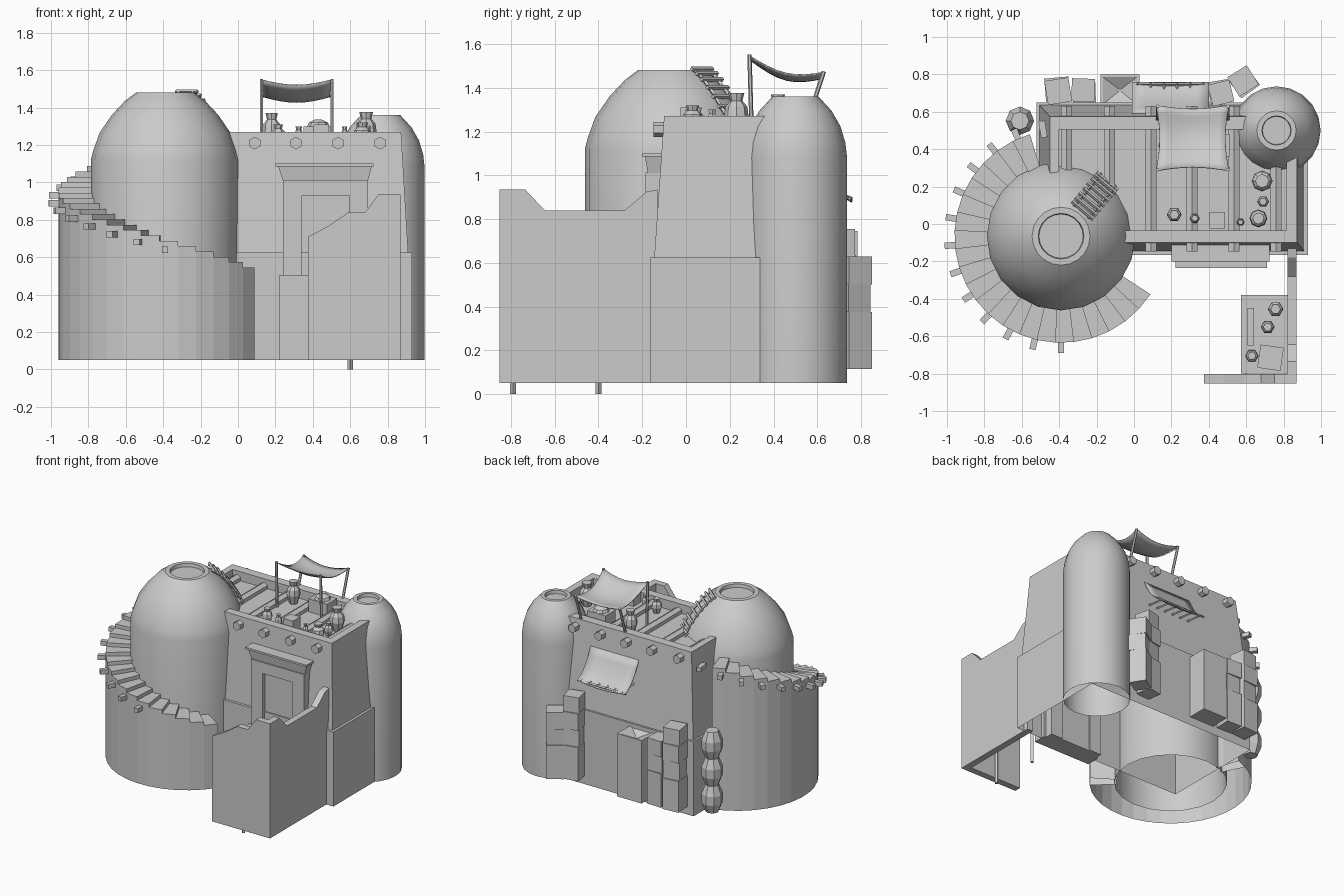
import bpy, bmesh, math
from math import sin, cos, radians, pi
from mathutils import Vector, Matrix

if "Cube" in bpy.data.objects:
    bpy.data.objects.remove(bpy.data.objects["Cube"])


def finish(name, bm, smooth=False):
    bmesh.ops.recalc_face_normals(bm, faces=bm.faces)
    me = bpy.data.meshes.new(name)
    bm.to_mesh(me)
    bm.free()
    ob = bpy.data.objects.new(name, me)
    bpy.context.collection.objects.link(ob)
    if smooth:
        bpy.context.view_layer.objects.active = ob
        bpy.ops.object.select_all(action='DESELECT')
        ob.select_set(True)
        bpy.ops.object.shade_smooth_by_angle(angle=radians(32))
    return ob


def box(name, c, s, rot=0):
    bm = bmesh.new()
    m = Matrix.Translation(c) @ Matrix.Rotation(radians(rot), 4, 'Z') @ Matrix.Diagonal((*s, 1))
    bmesh.ops.create_cube(bm, size=1, matrix=m)
    return finish(name, bm)


def loft(name, loops, cap_start=False, cap_end=True, smooth=False):
    bm = bmesh.new()
    rings = [[bm.verts.new(p) for p in lp] for lp in loops]
    n = len(rings[0])
    for a, b in zip(rings, rings[1:]):
        for i in range(n):
            bm.faces.new((a[i], a[(i + 1) % n], b[(i + 1) % n], b[i]))
    if cap_start:
        bm.faces.new(rings[0])
    if cap_end:
        bm.faces.new(rings[-1])
    return finish(name, bm, smooth)


def lathe(name, x, y, prof, n, cap_start=False, smooth=False):
    loops = [[(x + r * cos(2 * pi * i / n), y + r * sin(2 * pi * i / n), z) for i in range(n)]
             for r, z in prof]
    return loft(name, loops, cap_start, True, smooth)


def rect(x0, x1, y0, y1, z):
    return [(x0, y0, z), (x1, y0, z), (x1, y1, z), (x0, y1, z)]


def rod(name, a, b, r, n=6):
    a, b = Vector(a), Vector(b)
    d = b - a
    m = Matrix.Translation((a + b) / 2) @ d.to_track_quat('Z', 'Y').to_matrix().to_4x4()
    bm = bmesh.new()
    bmesh.ops.create_cone(bm, cap_ends=True, segments=n, radius1=r, radius2=r, depth=d.length, matrix=m)
    return finish(name, bm)


def sheet(name, f, nu=8, nv=8):
    bm = bmesh.new()
    g = [[bm.verts.new(f(i / nu, j / nv)) for j in range(nv + 1)] for i in range(nu + 1)]
    for i in range(nu):
        for j in range(nv):
            bm.faces.new((g[i][j], g[i + 1][j], g[i + 1][j + 1], g[i][j + 1]))
    ob = finish(name, bm, True)
    ob.modifiers.new("thickness", 'SOLIDIFY').thickness = 0.006


def pot(name, x, y, z, r, h, n=6):
    lathe(name, x, y, [(r * .6, z), (r, z + h * .4), (r * .9, z + h * .65), (r * .5, z + h * .8),
                       (r * .65, z + h)], n, True)


# main building: stepped, tapered walls with a sunken roof
loft("main_building", [rect(-.52, .93, -.165, .65, .05), rect(-.52, .93, -.165, .65, .625),
                       rect(-.505, .91, -.145, .635, .625), rect(-.45, .872, -.1, .575, 1.27),
                       rect(-.40, .815, -.035, .505, 1.27), rect(-.40, .815, -.035, .505, 1.2)])
for x in (-.36, -.13, .09, .31, .535, .76):
    rod("roof_beam", (x, -.148, 1.21), (x, .63, 1.21), .034)

# domed towers
CX, CY = -.39, -.065
lathe("large_dome", CX, CY, [(.397, .05), (.397, 1.12), (.384, 1.17), (.35, 1.265), (.285, 1.36),
                             (.215, 1.435), (.155, 1.48), (.122, 1.48), (.118, 1.455)], 20, smooth=True)
lathe("small_dome_tower", .762, .5, [(.236, .05), (.236, 1.08), (.228, 1.15), (.205, 1.225),
      (.165, 1.295), (.105, 1.36), (.078, 1.36), (.075, 1.335)], 20, smooth=True)

# spiral stair drum
STEPS = 22
bm = bmesh.new()
for k in range(STEPS):
    a, b = radians(-33 - 10 * k), radians(-43 - 10 * k)
    z = .545 + .0285 * k
    p = [(CX + r * cos(t), CY + r * sin(t)) for r, t in ((.38, a), (.57, a), (.57, b), (.38, b))]
    lo = [bm.verts.new((*q, .05)) for q in p]
    hi = [bm.verts.new((*q, z)) for q in p]
    bm.faces.new(hi)
    for i in ((0, 1, 2) if k in (0, STEPS - 1) else (1,)):
        bm.faces.new((lo[i], lo[i + 1], hi[i + 1], hi[i]))
    if k:
        bm.faces.new((hi[0], hi[1], bm.verts.new((*p[1], z - .03)), bm.verts.new((*p[0], z - .03))))
finish("stair_drum", bm)
for k in range(13):
    t = -90 - 14.2 * k
    r = radians(t)
    box("stair_peg", (CX + .58 * cos(r), CY + .58 * sin(r), .64 + .0415 * k), (.09, .034, .034), t)

# ladder on the large dome
path = [(.17, 1.485), (.225, 1.445), (.295, 1.37), (.36, 1.28), (.39, 1.2)]
az = radians(50)
out, side = Vector((cos(az), sin(az), 0)), Vector((-sin(az), cos(az), 0))
pts = [Vector((CX, CY, z)) + out * r for r, z in path]
for s in (-.05, .05):
    for a, b in zip(pts, pts[1:]):
        rod("ladder_rail", a + side * s, b + side * s, .009, 4)
for a, b in zip(pts, pts[1:]):
    for f in (.2, .7):
        c = a.lerp(b, f) + Vector((0, 0, .008))
        rod("ladder_rung", c - side * .075, c + side * .075, .011, 4)

# front doorway
for x in (.29, .645):
    box("door_jamb", (x, -.13, .53), (.1, .11, .96))
box("door_lintel", (.467, -.13, .97), (.455, .11, .085))
box("door_panel", (.467, -.12, .5), (.27, .07, .9))
box("door_plinth", (.467, -.185, .2775), (.49, .1, .455))
loft("door_cornice", [rect(.24, .695, -.175, -.08, 1.01), rect(.215, .715, -.187, -.08, 1.085),
                      rect(.2, .725, -.2, -.08, 1.085), rect(.2, .725, -.2, -.08, 1.1)], True)

# courtyard walls with sloping tops
prof = [(.375, .05), (.87, .05), (.87, .935), (.75, .935), (.68, .84), (.59, .84), (.48, .765), (.375, .71)]
loft("courtyard_front_wall", [[(x, y, z) for x, z in prof] for y in (-.852, -.802)], True)
prof = [(-.85, .05), (-.13, .05), (-.13, .935), (-.18, .925), (-.28, .84), (-.645, .84), (-.735, .935), (-.85, .935)]
loft("courtyard_side_wall", [[(x, y, z) for y, z in prof] for x in (.82, .87)], True)

# courtyard table and goods
box("table_top", (.697, -.59, .33), (.25, .42, .03))
for y in (-.79, -.4):
    rod("table_leg", (.6, y, 0), (.6, y, .32), .014, 4)
box("table_tray", (.625, -.55, .352), (.035, .2, .02))
box("table_crate", (.73, -.715, .4), (.125, .125, .12), -8)
pot("table_pot", .757, -.455, .345, .042, .11)
pot("table_pot", .715, -.55, .345, .037, .09)
pot("table_bowl", .63, -.705, .345, .035, .06)

# stacked crates behind: x, y, base, heights, width, turn
for x, y, hs, w, t in ((-.41, .718, (.24, .14, .13, .12), .13, 5), (-.272, .716, (.26, .13, .12), .123, -2),
                       (.46, .708, (.26, .13, .13, .12), .118, 10), (.583, .765, (.26, .125, .13), .122, 32)):
    z = .115
    for i, h in enumerate(hs):
        box("crate", (x + .005 * (i % 2), y - .008 * (i % 2), z + h / 2), (w, w, h), t + 4 * (i % 2))
        z += h

# bin with a sunken pyramid top
loft("open_bin", [rect(-.18, .03, .62, .8, .115), rect(-.18, .03, .62, .8, .6),
                  rect(-.165, .015, .64, .785, .6), rect(-.08, -.07, .71, .72, .56)], True)

# barrels
for i in range(3):
    z = .08 + .208 * i
    lathe("barrel", -.61, .552, [(.048, z), (.076, z + .07), (.076, z + .138), (.048, z + .208)], 8, True)

# rear awning over slats
sheet("rear_awning", lambda u, v: (-.01 + .41 * u, .59 + .17 * v,
      1.1 - .2 * v - .04 * sin(pi * v) - .02 * sin(pi * u) * v), 6, 6)
for i in range(6):
    x = .02 + .07 * i
    rod("awning_slat", (x, .60, .915), (x, .755, .895), .008, 4)
rod("awning_bar", (-.01, .748, .895), (.4, .748, .895), .009, 4)

# roof canopy on four posts
def canopy(u, v):
    pinch = .02 * sin(pi * v)
    x = .118 + .39 * u + pinch * (1 - 2 * u)
    y = .285 + .35 * v + .02 * sin(pi * u) * (1 - 2 * v)
    z = 1.552 - .078 * v - .03 * sin(pi * u) - .045 * sin(pi * v)
    return x, y, z
sheet("roof_canopy", canopy)
for x in (.125, .503):
    rod("canopy_post", (x, .3, 1.2), (x, .29, 1.552), .01)
    rod("canopy_post", (x, .54, 1.2), (x, .63, 1.475), .01)

# goods on the roof
for x, y, r, h in ((.215, .05, .04, .11), (.325, .03, .027, .1), (.57, .01, .022, .1), (.665, .03, .048, .12),
                   (.69, .12, .032, .1), (.685, .23, .056, .175), (.18, .42, .05, .17)):
    pot("roof_pot", x, y, 1.2, r, h, 8 if r > .045 else 6)
box("roof_box", (.445, .02, 1.255), (.085, .09, .11))
box("roof_chest", (.43, .42, 1.25), (.16, .12, .1))
lathe("chest_lid_dish", .43, .42, [(.06, 1.3), (.05, 1.32), (.02, 1.335)], 8, True)
